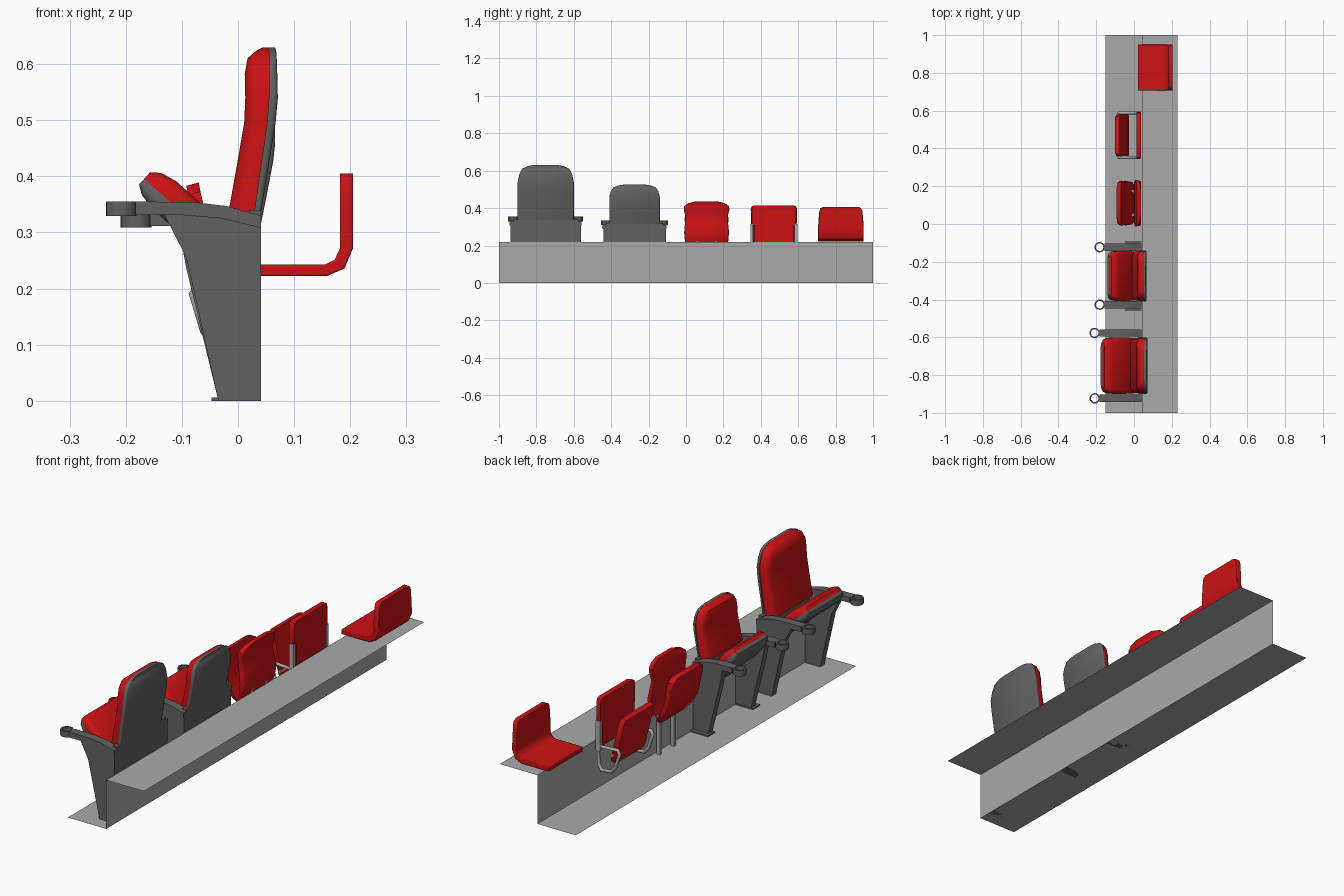
import bpy, bmesh, math

if "Cube" in bpy.data.objects:
    bpy.data.objects.remove(bpy.data.objects["Cube"])

def material(name, rgb):
    m = bpy.data.materials.new(name)
    m.diffuse_color = (*rgb, 1)
    m.use_nodes = True
    m.node_tree.nodes["Principled BSDF"].inputs["Base Color"].default_value = m.diffuse_color
    return m

RED = material("seat red", (0.60, 0.006, 0.007))
DARK = material("dark grey", (0.12, 0.12, 0.12))
STEP = material("step grey", (0.40, 0.40, 0.41))
TUBE = material("tube grey", (0.40, 0.40, 0.41))

def finish(name, bm, mat, bevel=0, smooth=True, segs=2):
    bmesh.ops.recalc_face_normals(bm, faces=bm.faces)
    me = bpy.data.meshes.new(name)
    bm.to_mesh(me)
    bm.free()
    me.materials.append(mat)
    ob = bpy.data.objects.new(name, me)
    bpy.context.collection.objects.link(ob)
    if bevel:
        b = ob.modifiers.new("bevel", "BEVEL")
        b.width, b.segments, b.limit_method = bevel, segs, 'ANGLE'
        b.angle_limit = math.radians(50)
    if smooth:
        bpy.ops.object.select_all(action='DESELECT')
        ob.select_set(True)
        bpy.context.view_layer.objects.active = ob
        bpy.ops.object.shade_smooth_by_angle(angle=math.radians(40))
    return ob

def prism(name, profile, y, half, mat, bevel=0):
    """Side profile in x,z extruded across y."""
    bm = bmesh.new()
    a = [bm.verts.new((x, y - half, z)) for x, z in profile]
    b = [bm.verts.new((x, y + half, z)) for x, z in profile]
    bm.faces.new(a)
    bm.faces.new(b[::-1])
    n = len(a)
    for i in range(n):
        bm.faces.new((a[i], a[(i + 1) % n], b[(i + 1) % n], b[i]))
    return finish(name, bm, mat, bevel, bevel > 0)

def box(name, x0, x1, y, half, z0, z1, mat, bevel=0):
    return prism(name, [(x0, z0), (x1, z0), (x1, z1), (x0, z1)], y, half, mat, bevel)

def loft(name, stations, y, mat, crown=0.02):
    """Padded slab through stations (flat side xz, padded side xz, half width)."""
    bm = bmesh.new()
    rings = []
    for p, q, w in stations:
        half = [(0.0, w), (0.55, w), (0.85, w - crown * 0.35), (1.0, w - crown)]
        ring = [(t, v) for t, v in half] + [(t, -v) for t, v in half[::-1]]
        rings.append([bm.verts.new((p[0] + (q[0] - p[0]) * t, y + v,
                                    p[1] + (q[1] - p[1]) * t)) for t, v in ring])
    for r, s in zip(rings, rings[1:]):
        for i in range(8):
            j = (i + 1) % 8
            bm.faces.new((r[i], r[j], s[j], s[i]))
    bm.faces.new(rings[0])
    bm.faces.new(rings[-1][::-1])
    return finish(name, bm, mat)

def pan(name, y, start, angle, length, width, top, under):
    """Tipped-up seat: red cushion on the upper side, shell on the lower side."""
    a = math.radians(angle)
    dx, dz, nx, nz = -math.cos(a), math.sin(a), math.sin(a), math.cos(a)
    shape = [(0, .5, .93), (.12, .9, .98), (.5, 1, 1), (.8, 1, .98), (.93, .8, .92), (1, .45, .8)]
    for part, thick, mat in (("cushion", top, RED), ("shell", -under[0], under[1])):
        st = []
        for t, h, w in shape:
            x, z = start[0] + dx * length * t, start[1] + dz * length * t
            st.append(((x, z), (x + nx * thick * h, z + nz * thick * h), width * w))
        loft(name + "_" + part, st, y, mat)

def cup_ring(name, x, y, z0, z1):
    bm = bmesh.new()
    n = 20
    prof = [(.020, z0), (.0275, z0), (.0275, z1), (.020, z1)]
    rings = [[bm.verts.new((x + r * math.cos(i * math.tau / n), y + r * math.sin(i * math.tau / n), z))
              for r, z in prof] for i in range(n)]
    for i in range(n):
        r, s = rings[i], rings[(i + 1) % n]
        for k in range(4):
            bm.faces.new((r[k], r[(k + 1) % 4], s[(k + 1) % 4], s[k]))
    finish(name, bm, DARK)

def tube(name, pts, r, mat, closed=False):
    cu = bpy.data.curves.new(name, 'CURVE')
    cu.dimensions = '3D'
    cu.bevel_depth, cu.bevel_resolution, cu.use_fill_caps = r, 2, True
    sp = cu.splines.new('POLY')
    sp.points.add(len(pts) - 1)
    for p, c in zip(sp.points, pts):
        p.co = (*c, 1)
    sp.use_cyclic_u = closed
    cu.materials.append(mat)
    ob = bpy.data.objects.new(name, cu)
    bpy.context.collection.objects.link(ob)
    bpy.ops.object.select_all(action='DESELECT')
    ob.select_set(True)
    bpy.context.view_layer.objects.active = ob
    bpy.ops.object.convert(target='MESH')

# stepped floor: lower tread, riser, upper tread
bm = bmesh.new()
rows = [[bm.verts.new((x, y, z)) for y in (-1, 1)]
        for x, z in ((-.15, 0), (.042, 0), (.042, .22), (.23, .22))]
for r, s in zip(rows, rows[1:]):
    bm.faces.new((r[0], s[0], s[1], r[1]))
finish("stepped_floor", bm, STEP, smooth=False)

# two padded armchairs with cup holders
def armchair(name, y, arm_y, width, z0, height, k, drop, cup_x):
    # (height fraction, shell back x, seam x, cushion front x, width factor)
    prof = [(0, .04, .028, -.018, 1), (.3, .055, .041, -.002, 1), (.55, .067, .052, .011, 1),
            (.7, .071, .055, .013, 1), (.84, .07, .055, .012, .94), (.935, .069, .055, .017, .84),
            (.98, .068, .055, .033, .64), (1, .066, .054, .045, .45)]
    fx = lambda x: .04 + (x - .04) * k
    shell = [((fx(m), z0 + t * height), (fx(b), z0 + t * height), width * w) for t, b, m, f, w in prof]
    pad = [((fx(m), z0 + t * height), (fx(f), z0 + t * height), width * w - .004) for t, b, m, f, w in prof]
    loft(name + "_back_shell", shell, y, DARK, .006)
    loft(name + "_back_cushion", pad, y, RED, .025)
    box(name + "_rear_panel", .02, .041, y, arm_y, .19, z0 + .01, DARK)
    for s, side in ((-1, "left"), (1, "right")):
        ay, c = y + s * arm_y, cup_x + .025
        prism(f"{name}_{side}_leg", [(-.035, 0), (.041, 0), (.041, .325 - drop), (-.02, .338 - drop),
              (c + .05, .335 - drop), (-.092, .255 - drop)], ay, .015, DARK)
        prism(f"{name}_{side}_armrest", [(c, .331 - drop), (c, .355 - drop), (-.08, .354 - drop),
              (-.02, .347 - drop), (.041, .33 - drop), (.041, .308 - drop), (-.03, .325 - drop),
              (-.1, .331 - drop)], ay, .0195, DARK)
        cup_ring(f"{name}_{side}_cup_holder", cup_x, ay, .329 - drop, .355 - drop)

armchair("large_chair", -.75, .173, .15, .33, .30, 1, 0, -.208)
pan("large_chair_seat", -.75, (0, .245), 42, .225, .15, .035, (.03, DARK))
armchair("medium_chair", -.275, .152, .135, .31, .215, .85, .02, -.182)
pan("medium_chair_seat", -.275, (0, .21), 52, .21, .133, .032, (.03, DARK))
for s in (-1, 1):
    box("medium_chair_foot", -.047, .041, -.275 + s * .16, .025, 0, .006, DARK)

# curved plastic tip-up seat on two posts
shell = [(.20, .012, .108), (.225, .022, .116), (.27, .028, .12), (.32, .02, .115), (.355, .014, .112),
         (.39, .017, .122), (.41, .021, .12), (.425, .025, .10), (.436, .029, .06)]
loft("plastic_seat_back", [((x - .012, z), (x + .009, z), w) for z, x, w in shell], .11, RED, .008)
tip = [(-.004, .165, .09), (-.024, .19, .112), (-.052, .24, .117), (-.066, .29, .112),
       (-.074, .34, .118), (-.081, .37, .112), (-.084, .386, .085)]
loft("plastic_seat_pan", [((x + .014, z + .003), (x - .008, z - .003), w) for x, z, w in tip], .11, RED, .008)
for s in (-1, 1):
    box("plastic_seat_post", .014, .03, .11 + s * .05, .007, 0, .23, TUBE)
    tube("plastic_seat_hinge", [(.022, .11 + s * .05, .19), (-.02, .11 + s * .07, .19)], .008, TUBE)
tube("plastic_seat_crossbar", [(.02, .02, .19), (.02, .20, .19)], .008, TUBE)

# flat tip-up seat on looped tube frame
flat = [(.20, .11), (.305, .11), (.315, .122), (.395, .124), (.41, .118), (.415, .105)]
loft("flat_seat_back", [((.012, z), (.036, z), w) for z, w in flat], .47, RED, .006)
edge = [(-.036, .135, .10), (-.04, .15, .11), (-.082, .325, .112), (-.087, .342, .10)]
loft("flat_seat_pan", [((x + .01, z + .003), (x - .013, z - .003), w) for x, z, w in edge], .47, RED, .006)
for s in (-1, 1):
    y = .47 + s * .118
    tube("flat_seat_frame_loop", [(.026, y, .20), (.024, y, .12), (.01, y, .095), (-.04, y, .10),
         (-.06, y, .125), (-.08, y, .19), (-.07, y, .205)], .008, TUBE, True)
    box("flat_seat_frame_upright", .012, .036, y, .007, .18, .315, TUBE)
tube("flat_seat_axle", [(-.04, .352, .17), (-.04, .588, .17)], .007, TUBE)

# one-piece bench shell seat on the upper step
prism("bench_seat_base", [(.02, .222), (.158, .222), (.19, .236), (.205, .272), (.205, .30), (.182, .30),
      (.182, .272), (.172, .251), (.155, .243), (.02, .243)], .828, .122, RED, .003)
bench_top = [(.295, .122), (.34, .119), (.385, .115), (.398, .11), (.405, .098)]
loft("bench_seat_back", [((.182, z), (.205, z), w) for z, w in bench_top], .828, RED, .003)
